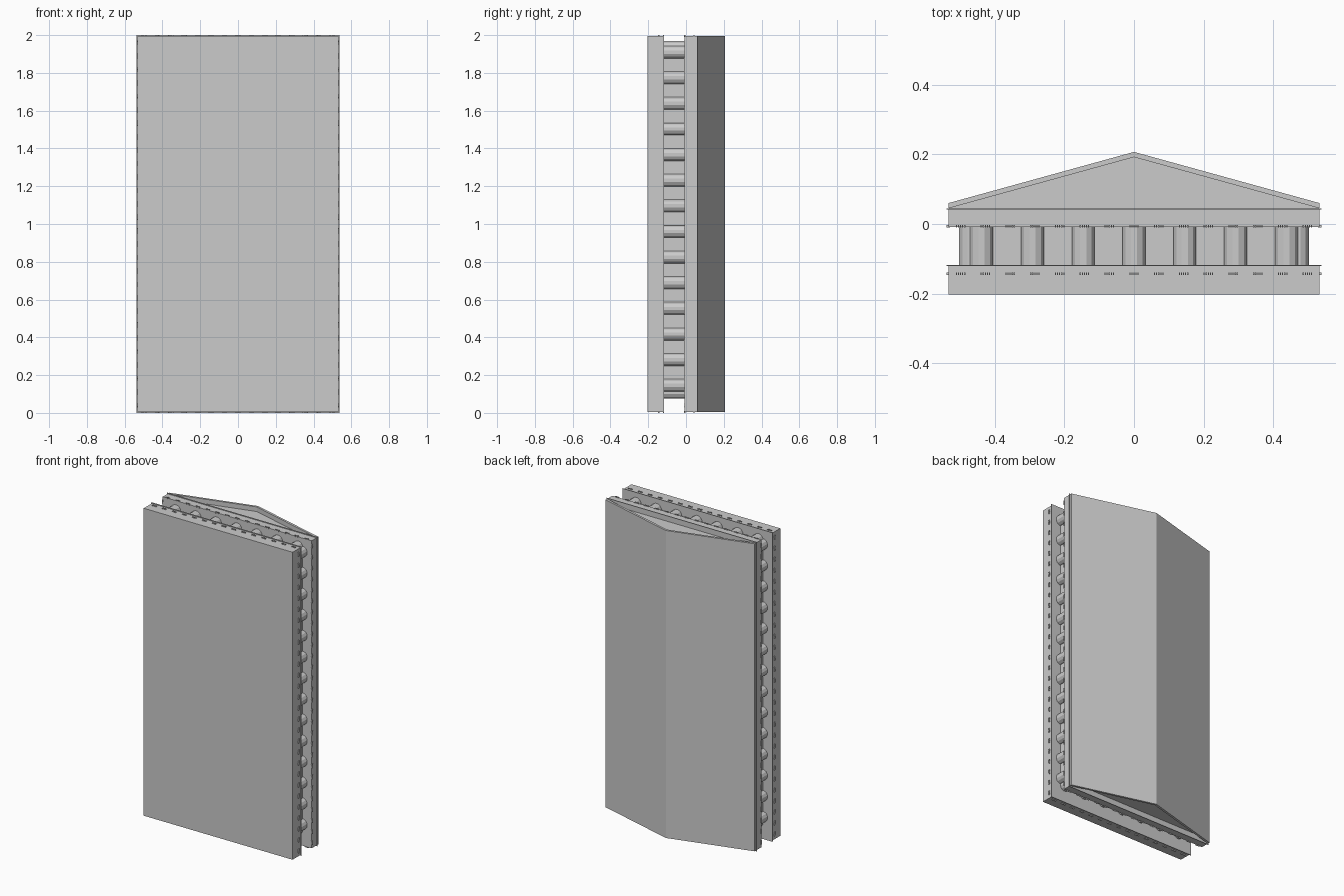
import bpy, bmesh, math
from mathutils import Matrix, Vector

cube = bpy.data.objects.get("Cube")
if cube:
    bpy.data.objects.remove(cube)

stone = bpy.data.materials.new("grey stone")
stone.use_nodes = True
GREY = (0.6, 0.6, 0.6, 1)
stone.diffuse_color = GREY
stone.node_tree.nodes["Principled BSDF"].inputs["Base Color"].default_value = GREY

HALF_X, HALF_Z = 0.533, 0.995   # slab half sizes
LIP = 0.005                     # overhang of lips and pegs


def finish(name, bm):
    bmesh.ops.recalc_face_normals(bm, faces=bm.faces)
    mesh = bpy.data.meshes.new(name)
    bm.to_mesh(mesh)
    bm.free()
    mesh.materials.append(stone)
    obj = bpy.data.objects.new(name, mesh)
    bpy.context.collection.objects.link(obj)
    return obj


def add_box(bm, x0, x1, y0, y1, z0, z1):
    size = Vector((x1 - x0, y1 - y0, z1 - z0))
    mid = Vector((x0 + x1, y0 + y1, z0 + z1)) / 2
    bmesh.ops.create_cube(bm, size=1, matrix=Matrix.Translation(mid) @ Matrix.Diagonal(size).to_4x4())


def slab(name, hx, y0, y1, z0, z1):
    bm = bmesh.new()
    add_box(bm, -hx, hx, y0, y1, z0, z1)
    return finish(name, bm)


def prism(name, profile, z0, z1):
    bm = bmesh.new()
    face = bm.faces.new([bm.verts.new((x, y, z0)) for x, y in profile])
    out = bmesh.ops.extrude_face_region(bm, geom=[face])
    verts = [v for v in out["geom"] if isinstance(v, bmesh.types.BMVert)]
    bmesh.ops.translate(bm, verts=verts, vec=(0, 0, z1 - z0))
    return finish(name, bm)


def spread(centre, half, count):
    return [centre - half + 2 * half * i / (count - 1) for i in range(count)]


# Plinth, inner hall and upper beam, with thin projecting lips
slab("plinth", HALF_X, -0.203, -0.118, 1 - HALF_Z, 1 + HALF_Z)
slab("plinth_lip", HALF_X + LIP, -0.121, -0.117, 0, 2)
slab("hall_walls", 0.469, -0.118, -0.008, 0.108, 1.935)
slab("beam", HALF_X, -0.009, 0.043, 1 - HALF_Z, 1 + HALF_Z)
slab("beam_lip", HALF_X + LIP, 0.041, 0.045, 0, 2)

# Columns half sunk into the hall walls
spots = [(s * 0.469, z) for s in (-1, 1) for z in spread(1.028, 0.882, 14)]
spots += [(x, z) for z in (0.108, 1.935) for x in spread(0, 0.4375, 7)]
bm = bmesh.new()
turn = Matrix.Rotation(math.pi / 2, 4, "X") @ Matrix.Rotation(math.pi / 12, 4, "Z")
for x, z in spots:
    bmesh.ops.create_cone(bm, cap_ends=True, segments=12, radius1=0.034, radius2=0.034,
                          depth=0.11, matrix=Matrix.Translation((x, -0.063, z)) @ turn)
finish("columns", bm)


# Rows of small pegs in groups around the plinth and the beam
def peg_rows(name, y0, y1):
    bm = bmesh.new()
    w = 0.0016
    for k in range(-2, 3):
        shift = k * 0.006
        for x in spread(0, 0.498, 15):
            for s in (-1, 1):
                z = sorted((1 + s * (HALF_Z - LIP), 1 + s * (HALF_Z + LIP)))
                add_box(bm, x + shift - w, x + shift + w, y0, y1, *z)
        for z in spread(1, 0.96, 28):
            for s in (-1, 1):
                x = sorted((s * (HALF_X - LIP), s * (HALF_X + LIP)))
                add_box(bm, *x, y0, y1, z + shift - w, z + shift + w)
    finish(name, bm)


peg_rows("plinth_pegs", -0.147, -0.139)
peg_rows("beam_pegs", -0.010, -0.003)

# Gable fill set back under a thin pitched roof
prism("gable_fill", [(-0.53, 0.043), (0.53, 0.043), (0.53, 0.05), (0, 0.196), (-0.53, 0.05)], 0.035, 1.965)
prism("roof", [(-HALF_X, 0.045), (0, 0.192), (HALF_X, 0.045), (HALF_X, 0.06), (0, 0.207), (-HALF_X, 0.06)],
      1 - HALF_Z, 1 + HALF_Z)
